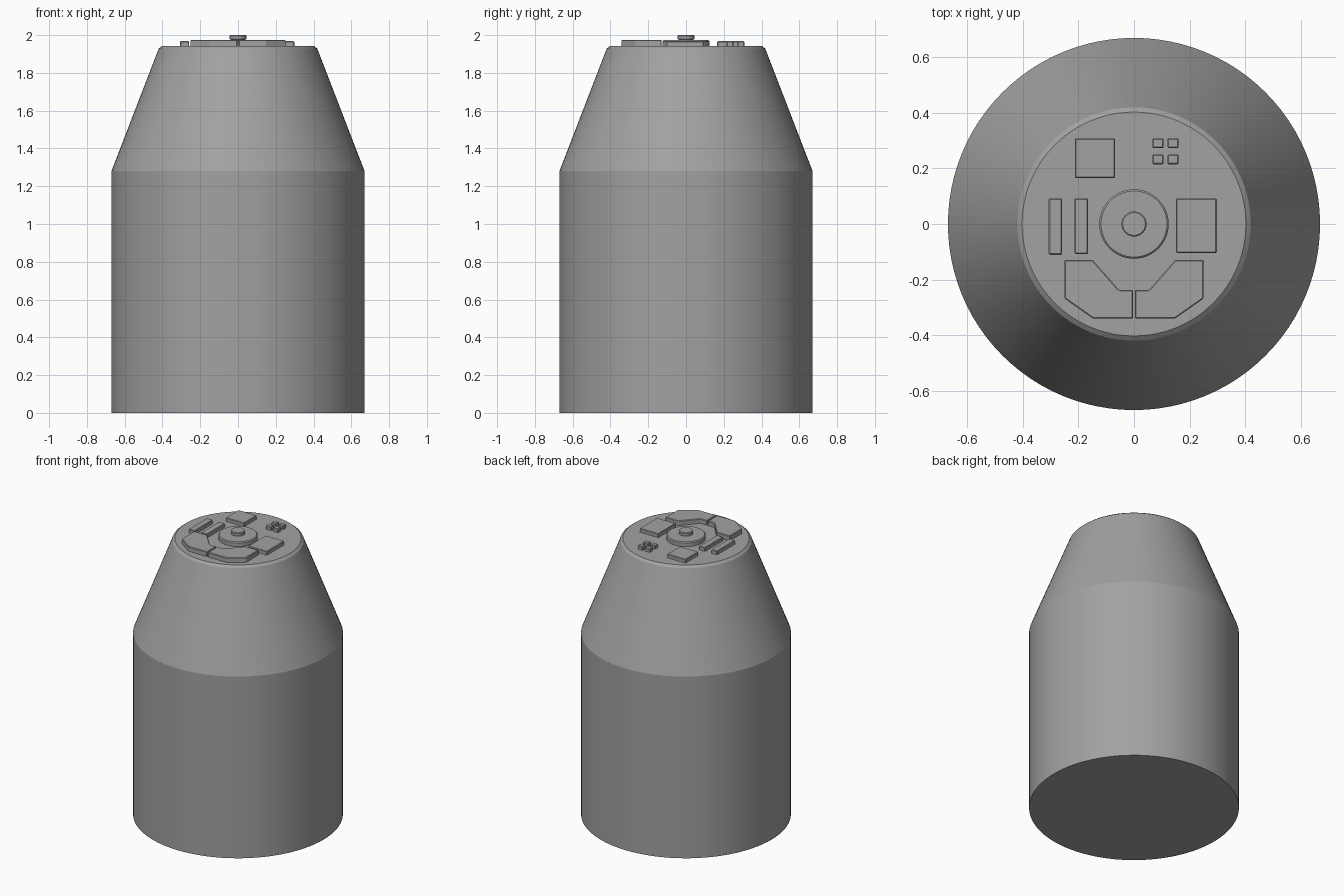
import bpy, bmesh, math

if "Cube" in bpy.data.objects:
    bpy.data.objects.remove(bpy.data.objects["Cube"], do_unlink=True)

grey = bpy.data.materials.new("mid grey")
grey.use_nodes = True
COLOUR = (0.36, 0.36, 0.36, 1)
grey.diffuse_color = COLOUR
grey.node_tree.nodes["Principled BSDF"].inputs["Base Color"].default_value = COLOUR

DECK = 1.942


def finish(name, bm, angle=15):
    bmesh.ops.recalc_face_normals(bm, faces=bm.faces)
    mesh = bpy.data.meshes.new(name)
    bm.to_mesh(mesh)
    bm.free()
    mesh.materials.append(grey)
    obj = bpy.data.objects.new(name, mesh)
    bpy.context.collection.objects.link(obj)
    bpy.ops.object.select_all(action="DESELECT")
    obj.select_set(True)
    bpy.context.view_layer.objects.active = obj
    bpy.ops.object.shade_smooth_by_angle(angle=math.radians(angle))
    return obj


def lathe(name, profile, sides):
    """Closed turned solid from (radius, height) pairs."""
    bm = bmesh.new()
    rings = []
    for r, z in profile:
        turn = [2 * math.pi * i / sides for i in range(sides)]
        rings.append([bm.verts.new((r * math.cos(a), r * math.sin(a), z)) for a in turn])
    for low, high in zip(rings, rings[1:]):
        for i in range(sides):
            j = (i + 1) % sides
            bm.faces.new((low[i], low[j], high[j], high[i]))
    bm.faces.new(rings[0])
    bm.faces.new(rings[-1])
    return finish(name, bm)


def plate(name, outline, top, bevel=0.004):
    """Raised deck panel with softened edges."""
    bm = bmesh.new()
    base = bm.faces.new([bm.verts.new((x, y, DECK - 0.002)) for x, y in outline])
    made = bmesh.ops.extrude_face_region(bm, geom=[base])["geom"]
    for v in made:
        if isinstance(v, bmesh.types.BMVert):
            v.co.z = top
    bmesh.ops.recalc_face_normals(bm, faces=bm.faces)
    edges = [e for e in bm.edges if max(v.co.z for v in e.verts) > DECK]
    bmesh.ops.bevel(bm, geom=edges, offset=bevel, segments=1, affect="EDGES")
    return finish(name, bm)


def box_plate(name, x0, x1, y0, y1, top):
    return plate(name, [(x0, y0), (x1, y0), (x1, y1), (x0, y1)], top)


# Main shell: cylinder, tapered shoulder and chamfered deck
lathe("body", [(0.67, 0), (0.67, 1.28), (0.42, 1.928), (0.403, DECK)], 96)

# Central hub and its knob
lathe("hub_disc", [(0.125, DECK - 0.002), (0.125, 1.967), (0.119, 1.973)], 64)
lathe("hub_knob", [(0.036, 1.97), (0.036, 1.976), (0.045, 1.979),
                   (0.045, 1.996), (0.041, 2.0)], 32)

# Rectangular panels and bars
box_plate("back_panel", -0.213, -0.068, 0.165, 0.309, 1.968)
box_plate("left_panel", 0.151, 0.298, -0.104, 0.093, 1.968)
box_plate("outer_bar", -0.307, -0.259, -0.111, 0.092, 1.968)
box_plate("inner_bar", -0.214, -0.165, -0.108, 0.093, 1.968)

# Four small buttons
for column, x in (("right", 0.086), ("left", 0.141)):
    for row, y in (("front", 0.233), ("back", 0.291)):
        box_plate(f"button_{row}_{column}", x - 0.02, x + 0.02, y - 0.018, y + 0.018, 1.968)

# Mirrored pair of angled front panels
half = [(0.251, -0.129), (0.149, -0.129), (0.054, -0.237), (0.003, -0.237),
        (0.003, -0.341), (0.147, -0.341), (0.251, -0.268)]
for side, sign in (("left", 1), ("right", -1)):
    plate(f"front_panel_{side}", [(sign * x, y) for x, y in half], 1.975)
